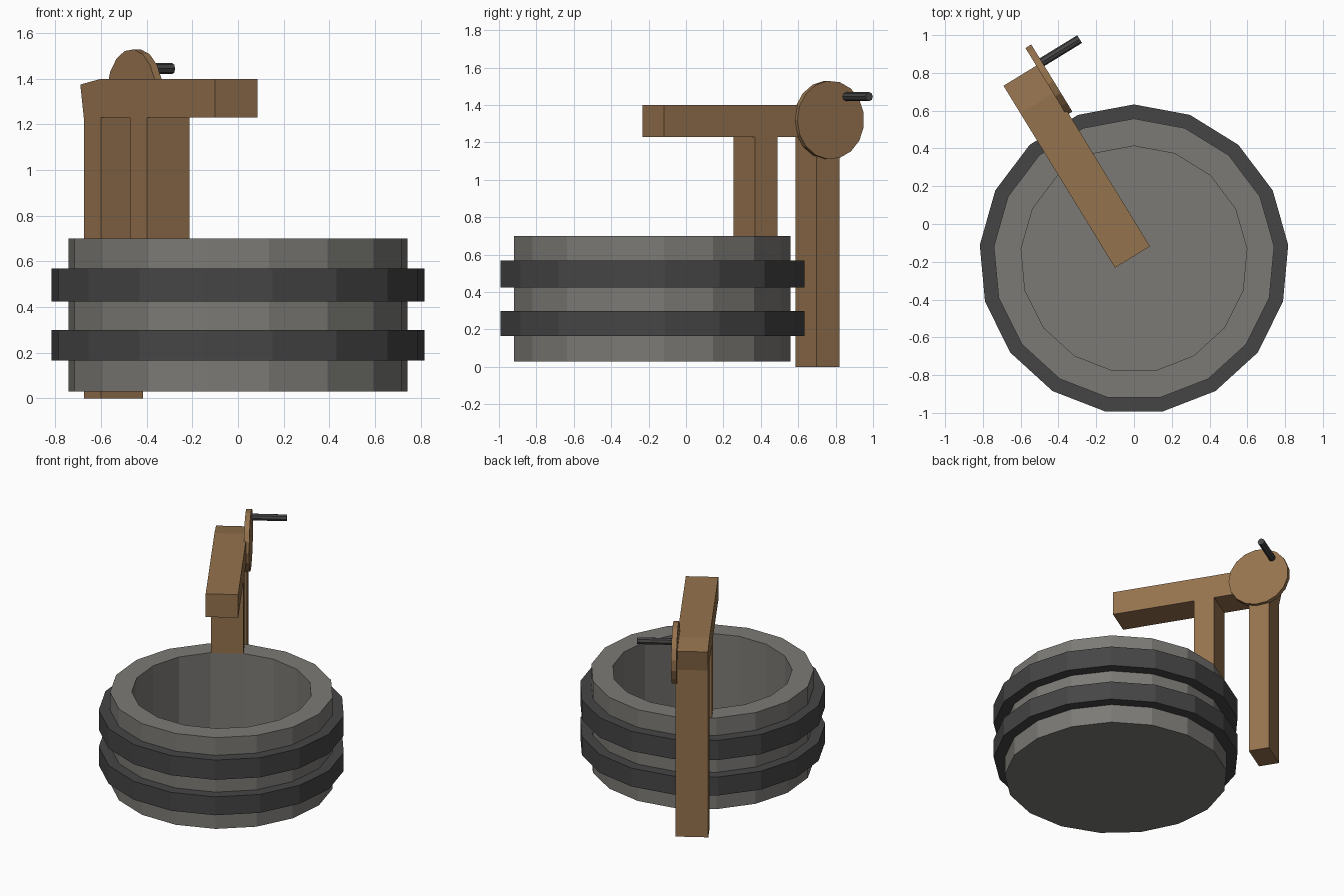
import bpy, bmesh, math
from mathutils import Matrix, Vector

if "Cube" in bpy.data.objects:
    bpy.data.objects.remove(bpy.data.objects["Cube"])

SIDES = 17
CENTRE = Vector((0, -0.187, 0))


def material(name, rgb):
    m = bpy.data.materials.new(name)
    m.diffuse_color = (*rgb, 1)
    m.use_nodes = True
    m.node_tree.nodes["Principled BSDF"].inputs["Base Color"].default_value = m.diffuse_color
    return m


stone = material("stone", (0.20, 0.195, 0.18))
iron = material("iron", (0.06, 0.06, 0.06))
wood = material("wood", (0.30, 0.17, 0.075))

# local frame of the wooden arm: x across, y along the beam, z up
ARM = Matrix.Translation((-0.008, -0.175, 0)) @ Matrix.Rotation(math.radians(31.5), 4, 'Z')


def finish(name, bm, mat, matrix=Matrix()):
    bmesh.ops.transform(bm, matrix=matrix, verts=bm.verts)
    bmesh.ops.recalc_face_normals(bm, faces=bm.faces)
    me = bpy.data.meshes.new(name)
    bm.to_mesh(me)
    bm.free()
    me.materials.append(mat)
    ob = bpy.data.objects.new(name, me)
    bpy.context.collection.objects.link(ob)
    return ob


def lathe(name, profile, mat, closed):
    """Spin an (r, z) profile round the tub axis; open ends get capped."""
    bm = bmesh.new()
    rings = []
    for r, z in profile:
        rings.append([bm.verts.new((r * math.sin(a), r * math.cos(a), z))
                      for a in (math.tau * i / SIDES for i in range(SIDES))])
    pairs = list(zip(rings, rings[1:]))
    if closed:
        pairs.append((rings[-1], rings[0]))
    else:
        bm.faces.new(rings[0])
        bm.faces.new(rings[-1])
    for a, b in pairs:
        for i in range(SIDES):
            j = (i + 1) % SIDES
            bm.faces.new((a[i], a[j], b[j], b[i]))
    return finish(name, bm, mat, Matrix.Translation(CENTRE))


def extrude_side(name, profile, half_width, mat):
    """Extrude a (along, z) side profile across the arm."""
    bm = bmesh.new()
    face = bm.faces.new([bm.verts.new((-half_width, s, z)) for s, z in profile])
    out = bmesh.ops.extrude_face_region(bm, geom=[face])
    moved = [v for v in out["geom"] if isinstance(v, bmesh.types.BMVert)]
    bmesh.ops.translate(bm, vec=(2 * half_width, 0, 0), verts=moved)
    # keep the bottom face of the extrusion closed
    if not any(all(v.co.x < 0 for v in f.verts) for f in bm.faces):
        bm.faces.new([v for v in bm.verts if v.co.x < 0])
    return finish(name, bm, mat, ARM)


def rod(name, w0, w1, s, z, radius, sides, mat):
    """Cylinder running across the arm from w0 to w1."""
    bm = bmesh.new()
    bmesh.ops.create_cone(bm, cap_ends=True, segments=sides, radius1=radius,
                          radius2=radius, depth=w1 - w0)
    spin = (Matrix.Translation(((w0 + w1) / 2, s, z))
            @ Matrix.Rotation(math.pi / 2, 4, 'Y')
            @ Matrix.Rotation(math.pi / 2, 4, 'Z'))
    # put one corner of the polygon at the top
    spin = spin @ Matrix.Rotation(math.pi / 2, 4, 'Z')
    return finish(name, bm, mat, ARM @ spin)


# hollow stone tub
lathe("tub", [(0.745, 0.03), (0.745, 0.70), (0.60, 0.70), (0.60, 0.08)], stone, False)

# two iron hoops
for name, z0, z1 in (("lower_hoop", 0.165, 0.30), ("upper_hoop", 0.425, 0.57)):
    lathe(name, [(0.735, z0), (0.82, z0), (0.82, z1), (0.735, z1)], iron, True)

# beam with both posts as one side profile
extrude_side("arm_and_posts",
             [(0, 1.23), (0, 1.40), (0.958, 1.40), (1.13, 1.375), (1.10, 1.225),
              (1.10, 0), (0.958, 0), (0.958, 1.23), (0.713, 1.23), (0.713, 0.70),
              (0.57, 0.70), (0.57, 1.23)], 0.1085, wood)

# crank wheel and handle
rod("crank_wheel", 0.095, 0.131, 1.033, 1.32, 0.21, 17, wood)
rod("crank_handle", 0.115, 0.364, 1.13, 1.445, 0.024, 8, iron)
